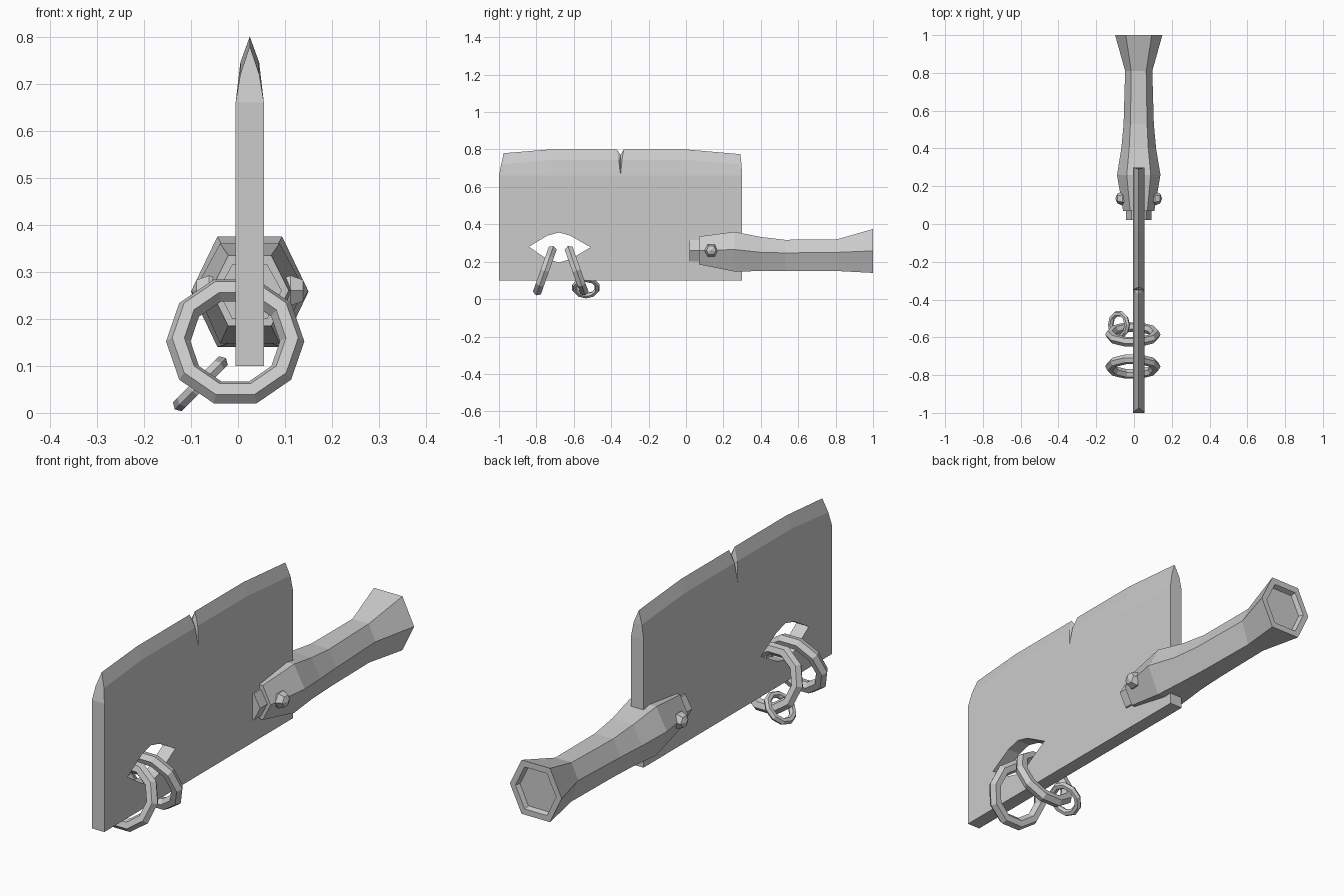
import bpy, bmesh
from math import radians

if "Cube" in bpy.data.objects:
    bpy.data.objects.remove(bpy.data.objects["Cube"])

CX = 0.025  # centre plane of blade and handle


def make_object(name, faces):
    """Weld a list of coordinate polygons into one closed mesh object."""
    bm = bmesh.new()
    for f in faces:
        bm.faces.new([bm.verts.new(p) for p in f])
    bmesh.ops.remove_doubles(bm, verts=bm.verts, dist=0.0005)
    bmesh.ops.recalc_face_normals(bm, faces=bm.faces)
    me = bpy.data.meshes.new(name)
    bm.to_mesh(me)
    bm.free()
    ob = bpy.data.objects.new(name, me)
    bpy.context.collection.objects.link(ob)
    return ob


# Blade: slab with a two-step ground edge and a nick; columns are (y, z) low, mid, ridge
HALF = (0.03, 0.02, 0.0)
left = [((-1, .66), (-.988, .72), (-.975, .78)),
        ((-.73, .66), (-.73, .745), (-.73, .80)),
        ((-.35, .66), (-.36, .745), (-.37, .80))]
right = [((-.35, .66), (-.342, .745), (-.333, .80)),
         ((0, .66), (0, .745), (0, .80)),
         ((.30, .66), (.297, .72), (.29, .775))]
nick = (CX, -.35, .77)


def P(col, level, s):
    return (CX + s * HALF[level], *col[level])


faces = []
for s in (-1, 1):
    x = CX + s * HALF[0]
    low = [P(c, 0, s) for c in left + right[1:]]
    faces.append([(x, .30, .10), (x, -1, .10)] + low)
    for cols in (left, right):
        for a, b in zip(cols, cols[1:]):
            for k in (0, 1):
                faces.append([P(a, k, s), P(b, k, s), P(b, k + 1, s), P(a, k + 1, s)])
    for c in (left[-1], right[0]):
        faces.append([P(c, 0, s), P(c, 1, s), nick])
        faces.append([P(c, 1, s), P(c, 2, s), nick])
x0, x1 = CX - HALF[0], CX + HALF[0]
for c, y in ((left[0], -1), (right[-1], .30)):
    faces.append([(x0, y, .10), (x1, y, .10), P(c, 0, 1), P(c, 0, -1)])
    faces.append([P(c, 0, -1), P(c, 0, 1), P(c, 1, 1), P(c, 1, -1)])
    faces.append([P(c, 1, -1), P(c, 1, 1), P(c, 2, 1)])
faces.append([(x0, -1, .10), (x1, -1, .10), (x1, .30, .10), (x0, .30, .10)])
blade = make_object("blade", faces)

# Hole for the rings, cut through the blade
hole = [(-.84, .28), (-.74, .34), (-.68, .356), (-.62, .34),
        (-.51, .277), (-.62, .212), (-.68, .196), (-.74, .212)]
pair = [[(x, y, z) for y, z in hole] for x in (-.1, .15)]
n = len(hole)
cutter = make_object("hole_cutter", pair + [
    [pair[0][i], pair[0][(i + 1) % n], pair[1][(i + 1) % n], pair[1][i]] for i in range(n)])
mod = blade.modifiers.new("hole", 'BOOLEAN')
mod.operation, mod.solver, mod.object = 'DIFFERENCE', 'EXACT', cutter
bpy.context.view_layer.objects.active = blade
bpy.ops.object.modifier_apply(modifier=mod.name)
bpy.data.objects.remove(cutter)


# Handle: hexagonal loft; stations are y, half width, bottom z, side z, top z
def hexagon(y, w, zb, zm, zt):
    f = w * .55
    return [(CX + w, y, zm), (CX + f, y, zt), (CX - f, y, zt),
            (CX - w, y, zm), (CX - f, y, zb), (CX + f, y, zb)]


def loft(name, stations):
    rings = [hexagon(*s) for s in stations]
    fs = [rings[0], rings[-1]]
    for a, b in zip(rings, rings[1:]):
        fs += [[a[i], a[(i + 1) % 6], b[(i + 1) % 6], b[i]] for i in range(6)]
    return make_object(name, fs)


loft("handle", [(.07, .083, .185, .26, .335), (.26, .115, .147, .265, .36),
                (.40, .092, .15, .25, .332), (.53, .080, .15, .247, .317),
                (.81, .072, .150, .250, .320), (1.0, .125, .14, .258, .375),
                (1.0, .098, .165, .258, .348), (.98, .090, .172, .258, .34)])
loft("handle_collar", [(.02, .068, .20, .26, .315), (.10, .068, .20, .26, .315)])

# Rivet heads on both sides of the handle
for s, side in ((-1, "left"), (1, "right")):
    bpy.ops.mesh.primitive_uv_sphere_add(segments=6, ring_count=4, radius=.037,
                                         location=(CX + s * .087, .135, .26),
                                         rotation=(0, radians(90), 0))
    bpy.context.object.name = "rivet_" + side

# Two large rings through the hole and one small ring hanging from them
for name, loc, rot, R, r in (
        ("front_ring", (-.006, -.755, .152), (70.5, 0, 0), .121, .026),
        ("back_ring", (-.006, -.585, .152), (109.5, 0, 0), .121, .026),
        ("small_ring", (-.08, -.535, .062), (0, -45, 0), .062, .015)):
    bpy.ops.mesh.primitive_torus_add(major_segments=10, minor_segments=6,
                                     major_radius=R, minor_radius=r, location=loc,
                                     rotation=[radians(a) for a in rot])
    bpy.context.object.name = name
